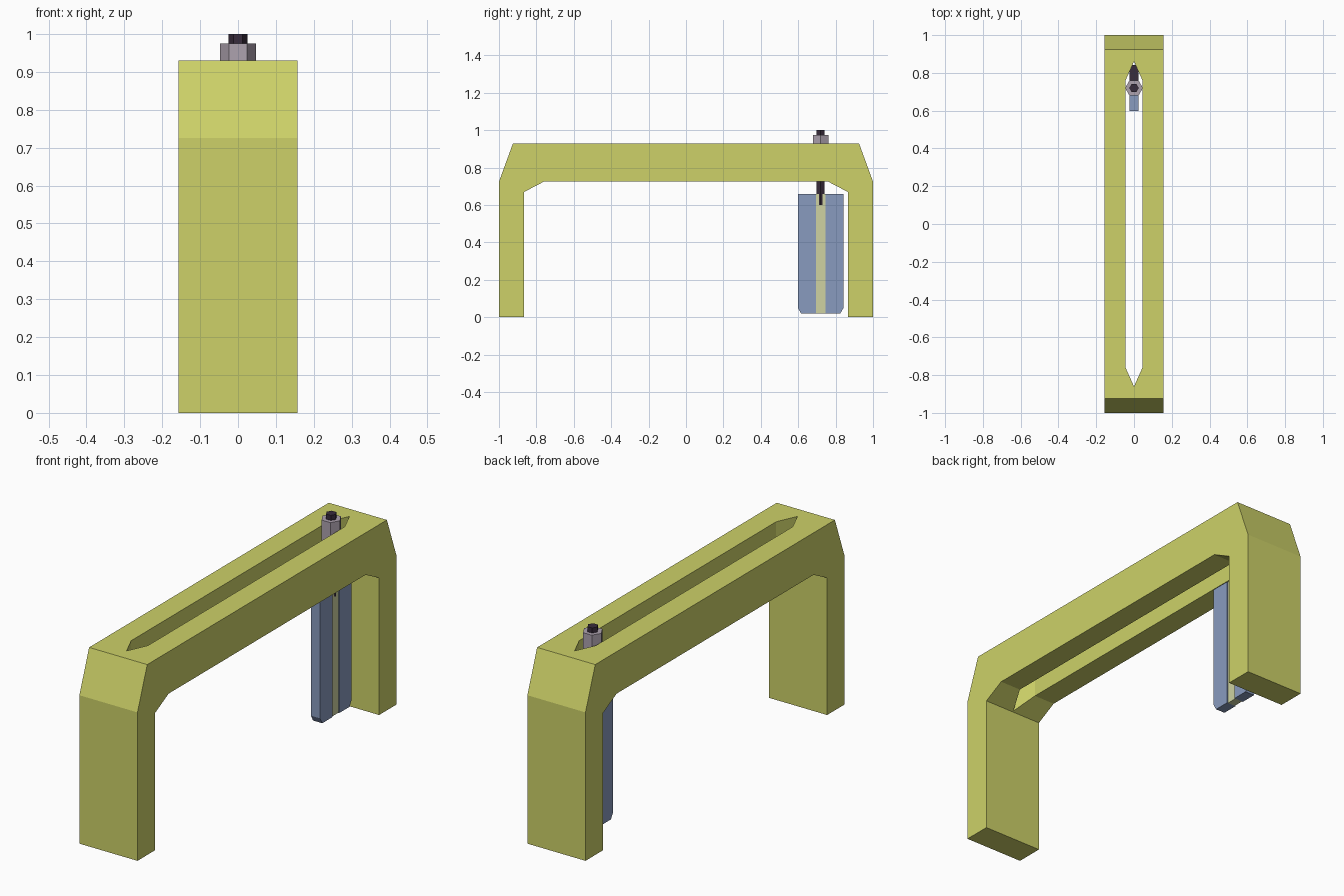
import bpy, bmesh, math
from mathutils import Vector

if "Cube" in bpy.data.objects:
    bpy.data.objects.remove(bpy.data.objects["Cube"])


def material(name, rgb):
    m = bpy.data.materials.new(name)
    m.diffuse_color = (*rgb, 1)
    m.use_nodes = True
    m.node_tree.nodes["Principled BSDF"].inputs["Base Color"].default_value = m.diffuse_color
    return m


def prism(name, points, direction, mats):
    """Extrude a flat outline along a direction."""
    bm = bmesh.new()
    face = bm.faces.new([bm.verts.new(p) for p in points])
    geom = bmesh.ops.extrude_face_region(bm, geom=[face])["geom"]
    bmesh.ops.translate(bm, vec=Vector(direction),
                        verts=[g for g in geom if isinstance(g, bmesh.types.BMVert)])
    bmesh.ops.recalc_face_normals(bm, faces=bm.faces)
    mesh = bpy.data.meshes.new(name)
    bm.to_mesh(mesh)
    bm.free()
    for m in mats:
        mesh.materials.append(m)
    ob = bpy.data.objects.new(name, mesh)
    bpy.context.collection.objects.link(ob)
    return ob


def hexagon(r, y, z):
    return [(r * math.cos(i * math.pi / 3), y + r * math.sin(i * math.pi / 3), z)
            for i in range(6)]


yellow = material("yellow_paint", (0.61, 0.64, 0.14))
blue = material("blue_steel", (0.25, 0.33, 0.52))
khaki = material("pale_khaki", (0.62, 0.65, 0.36))
dark = material("dark_metal", (0.04, 0.025, 0.045))
grey = material("nut_metal", (0.42, 0.36, 0.43))

# Bridge frame with chamfered shoulders, mirrored half profile
half = [(0.76, 0.725), (0.865, 0.67), (0.865, 0), (1, 0), (1, 0.725), (0.925, 0.93)]
outline = half + [(-y, z) for y, z in reversed(half)]
frame = prism("bridge_frame", [(-0.157, y, z) for y, z in outline], (0.314, 0, 0), [yellow])

# Pointed slot through the top beam
slot = [(0.045, -0.76), (0.045, 0.76), (0, 0.86), (-0.045, 0.76), (-0.045, -0.76), (0, -0.86)]
cutter = prism("slot_cutter", [(x, y, 0.5) for x, y in slot], (0, 0, 0.6), [yellow])
cut = frame.modifiers.new("slot", "BOOLEAN")
cut.object = cutter
cut.operation = "DIFFERENCE"
cut.solver = "EXACT"
bpy.context.view_layer.update()
evaluated = frame.evaluated_get(bpy.context.evaluated_depsgraph_get())
mesh = bpy.data.meshes.new_from_object(evaluated)
frame.modifiers.clear()
frame.data = mesh
bpy.data.objects.remove(cutter)

# Hanging blade: two flat wings with clipped lower corners
CY = 0.72
for name, s, mats in (("blade_front_wing", -1, [blue]), ("blade_back_wing", 1, [blue, dark])):
    wing = [(0.026, 0.02), (0.105, 0.02), (0.122, 0.05), (0.122, 0.66), (0.026, 0.66)]
    ob = prism(name, [(-0.025, CY + s * y, z) for y, z in wing], (0.05, 0, 0), mats)
    if s > 0:
        for p in ob.data.polygons:
            if p.normal.z > 0.9:
                p.material_index = 1

# Pale core joining the wings
prism("blade_core", [(x, CY + y, 0.02) for x, y in
      ((-0.02, -0.026), (0.02, -0.026), (0.02, 0.026), (-0.02, 0.026))], (0, 0, 0.64), [khaki])

# Clamping bolt and hex nut
prism("bolt", hexagon(0.025, CY, 0.6), (0, 0, 0.4), [dark])
prism("nut", hexagon(0.047, CY, 0.80), (0, 0, 0.175), [grey])
